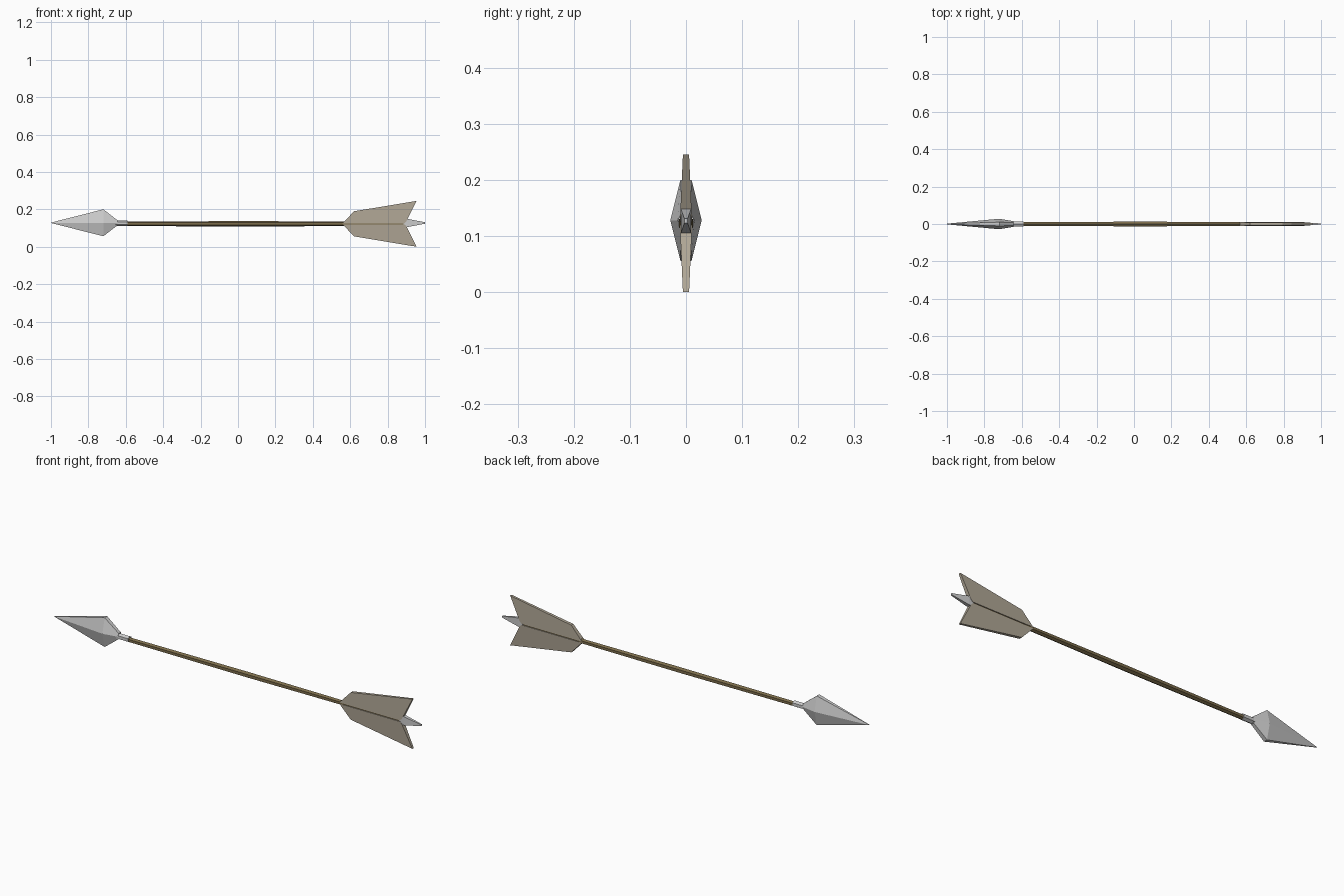
import bpy, bmesh, math

if "Cube" in bpy.data.objects:
    bpy.data.objects.remove(bpy.data.objects["Cube"])

AXIS_Z = 0.1225


def material(name, color):
    m = bpy.data.materials.new(name)
    m.diffuse_color = (*color, 1)
    m.use_nodes = True
    m.node_tree.nodes["Principled BSDF"].inputs["Base Color"].default_value = m.diffuse_color
    return m


def finish(name, bm, mat=None):
    bmesh.ops.recalc_face_normals(bm, faces=bm.faces)
    mesh = bpy.data.meshes.new(name)
    bm.to_mesh(mesh)
    bm.free()
    ob = bpy.data.objects.new(name, mesh)
    bpy.context.collection.objects.link(ob)
    if mat:
        mesh.materials.append(mat)
    return ob


def loft(name, rings, z0=AXIS_Z, mat=None):
    """Skin cross-sections given as (x, [(y, z), ...]) along the arrow."""
    bm = bmesh.new()
    loops = [[bm.verts.new((x, y, z0 + z)) for y, z in sec] for x, sec in rings]
    for a, b in zip(loops, loops[1:]):
        n = len(a)
        for i in range(n):
            j = (i + 1) % n
            bm.faces.new((a[i], a[j], b[j], b[i]))
    bm.faces.new(loops[0])
    bm.faces.new(loops[-1])
    return finish(name, bm, mat)


def ngon(r, n=6):
    return [(r * math.cos(math.tau * (i + .5) / n), r * math.sin(math.tau * (i + .5) / n))
            for i in range(n)]


def blade(ridge, edge, h):
    return [(ridge, 0), (edge, h), (-edge, h), (-ridge, 0), (-edge, -h), (edge, -h)]


def box(y, z):
    return [(y, z), (-y, z), (-y, -z), (y, -z)]


wood = material("wood", (0.20, 0.15, 0.07))
feather = material("feather", (0.43, 0.38, 0.30))

# Arrowhead with blunt blade edges, and its socket
loft("arrowhead", [(-1.0, blade(0.002, 0.001, 0.001)),
                   (-0.72, blade(0.028, 0.010, 0.072)),
                   (-0.645, blade(0.015, 0.008, 0.014))], z0=0.128)
loft("socket", [(-0.655, ngon(0.015)), (-0.59, ngon(0.015))], z0=0.125)

# Shaft, slightly fuller in the middle, thin between the feathers
loft("shaft", [(-0.60, ngon(0.012)), (0.05, ngon(0.0145)),
               (0.57, ngon(0.012)), (0.60, ngon(0.008)), (0.90, ngon(0.008))], mat=wood)

# Two feather vanes, thinning towards the outer edge
outline = [(0.56, 0.003), (0.62, 0.067), (0.955, 0.1225), (0.90, 0.012), (0.89, 0.003)]
for name, s in (("upper_fletching", 1), ("lower_fletching", -1)):
    bm = bmesh.new()
    sides = [[bm.verts.new((x, f * (0.011 - 0.045 * h), AXIS_Z + s * h)) for x, h in outline]
             for f in (-1, 1)]
    for side in sides:
        bm.faces.new(side)
    for i in range(len(outline)):
        j = (i + 1) % len(outline)
        bm.faces.new((sides[0][i], sides[0][j], sides[1][j], sides[1][i]))
    finish(name, bm, feather)

# Nock tapering to the rear
loft("nock", [(0.885, box(0.009, 0.023)), (0.91, box(0.009, 0.021)),
              (1.0, box(0.003, 0.004))], z0=0.127)
